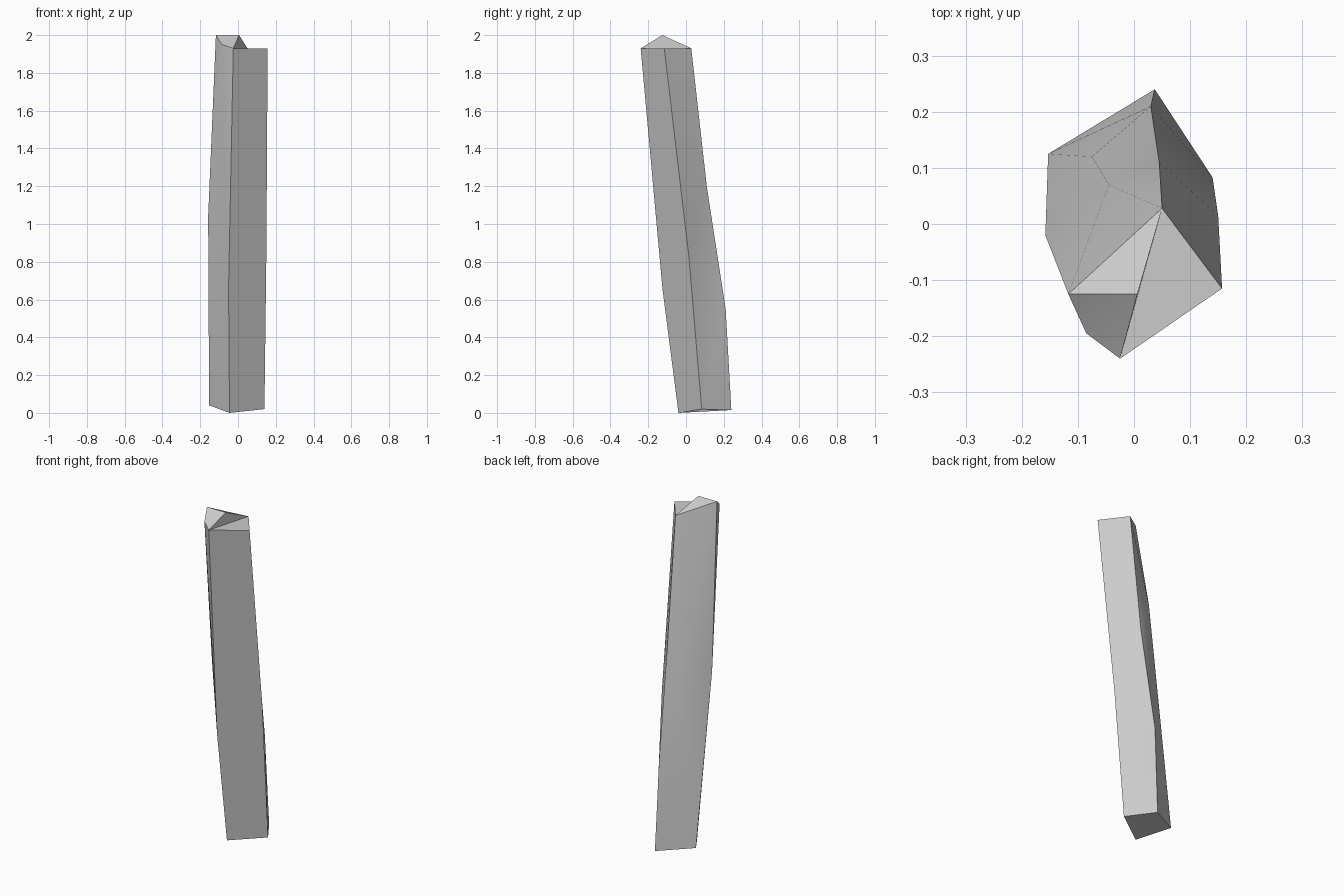
import bpy
import bmesh
from math import radians

default_cube = bpy.data.objects.get("Cube")
if default_cube:
    bpy.data.objects.remove(default_cube, do_unlink=True)

bm = bmesh.new()


def corner(x, y, z):
    return bm.verts.new((x, y, z))


# Broken top: a low ledge and a raised ridge
ledge_front = corner(-0.025, -0.24, 1.93)
ledge_side = corner(0.157, -0.115, 1.93)
ledge_back = corner(0.05, 0.028, 1.93)
ridge_out = corner(-0.117, -0.125, 2.0)
ridge_in = corner(0.006, -0.125, 2.0)
chip = corner(-0.085, -0.195, 1.95)

# Knuckles along the shaft
mid_front = corner(-0.05, -0.125, 0.66)
mid_side = corner(0.15, 0.015, 0.83)
mid_back = corner(0.045, 0.11, 1.2)
low_back = corner(0.03, 0.21, 0.55)
mid_out = corner(-0.158, -0.02, 1.04)
spine_high = corner(-0.045, 0.07, 1.4)
spine_low = corner(-0.075, 0.12, 0.75)

# Foot
foot_front = corner(-0.045, -0.04, 0.0)
foot_side = corner(0.14, 0.083, 0.02)
foot_back = corner(0.037, 0.24, 0.015)
foot_out = corner(-0.153, 0.125, 0.04)

top = [
    (ledge_front, ledge_side, ledge_back),
    (ledge_front, ledge_back, ridge_in),
    (ridge_out, ridge_in, ledge_back),
    (ridge_out, chip, ridge_in),
    (chip, ledge_front, ridge_in),
]
front = [
    (ledge_front, mid_front, mid_side, ledge_side),
    (mid_front, foot_front, foot_side, mid_side),
]
left_side = [
    (ledge_side, mid_side, ledge_back),
    (ledge_back, mid_side, mid_back),
    (mid_side, foot_side, mid_back),
    (mid_back, foot_side, low_back),
    (low_back, foot_side, foot_back),
]
back = [
    (ridge_out, ledge_back, spine_high),
    (ledge_back, mid_back, spine_high),
    (ridge_out, spine_high, mid_out),
    (spine_high, mid_back, spine_low),
    (mid_back, low_back, spine_low),
    (spine_high, spine_low, mid_out),
    (mid_out, spine_low, foot_out),
    (spine_low, low_back, foot_out),
    (low_back, foot_back, foot_out),
]
right_side = [
    (chip, ridge_out, mid_out),
    (chip, mid_out, mid_front),
    (ledge_front, chip, mid_front),
    (mid_front, mid_out, foot_front),
    (mid_out, foot_out, foot_front),
]
base = [(foot_front, foot_out, foot_back, foot_side)]

for facet in top + front + left_side + back + right_side + base:
    bm.faces.new(facet)
bmesh.ops.recalc_face_normals(bm, faces=bm.faces[:])
mesh = bpy.data.meshes.new("stone_column")
bm.to_mesh(mesh)
bm.free()

column = bpy.data.objects.new("stone_column", mesh)
bpy.context.collection.objects.link(column)

# Plain pale grey stone
stone = bpy.data.materials.new("pale_grey_stone")
stone.use_nodes = True
colour = (0.6, 0.6, 0.6, 1.0)
stone.diffuse_color = colour
stone.node_tree.nodes["Principled BSDF"].inputs["Base Color"].default_value = colour
mesh.materials.append(stone)

# Soft facets with the sharper breaks kept
bpy.ops.object.select_all(action="DESELECT")
column.select_set(True)
bpy.context.view_layer.objects.active = column
bpy.ops.object.shade_smooth_by_angle(angle=radians(30))
